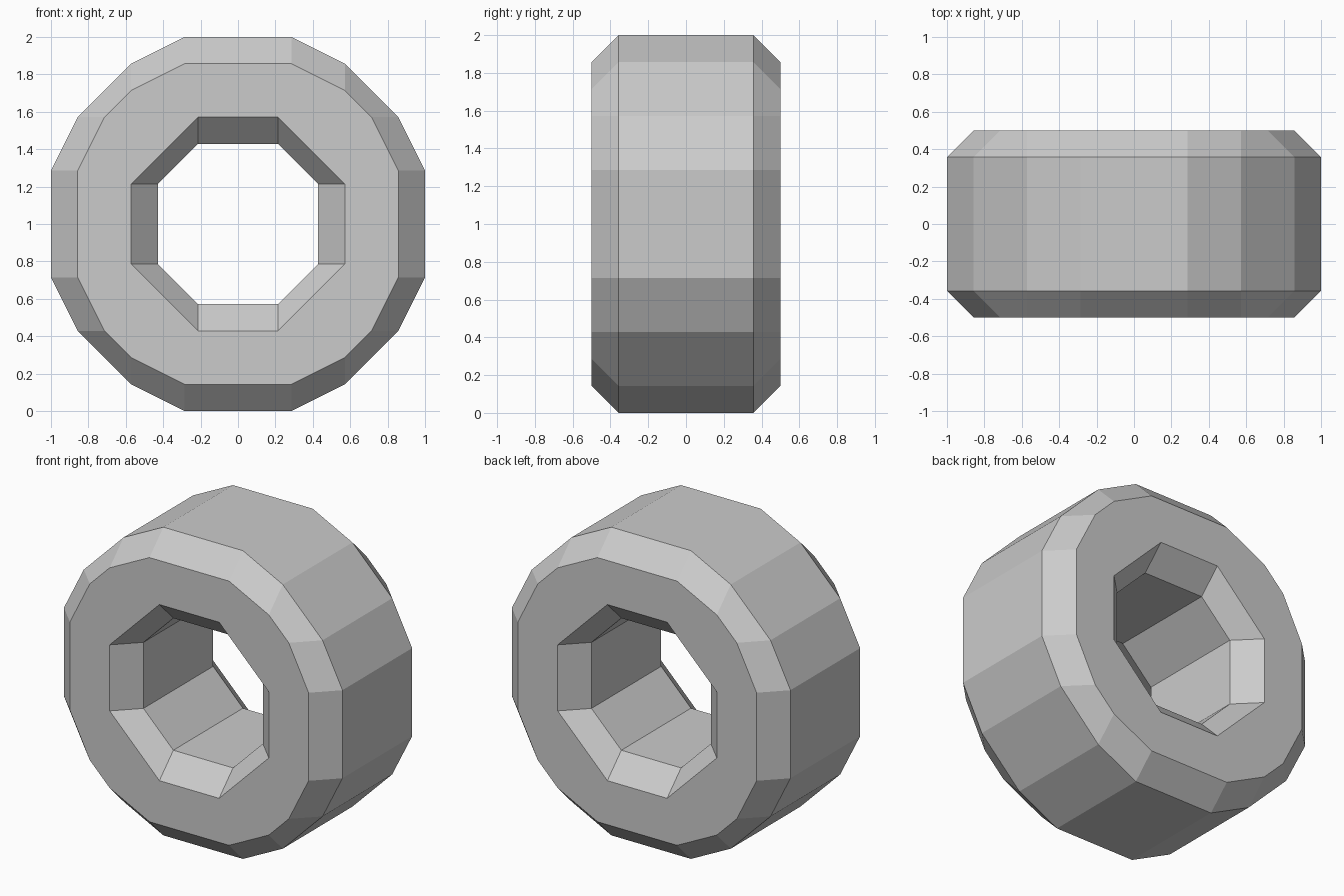
import bpy, bmesh

if "Cube" in bpy.data.objects:
    bpy.data.objects.remove(bpy.data.objects["Cube"])

U = 1 / 7  # the model sits on a grid of sevenths
bm = bmesh.new()


def ring(corners, y):
    """Repeat the first-quadrant corners by quarter turns around the axle."""
    pts = []
    quad = corners
    for _ in range(4):
        pts += quad
        quad = [(-z, x) for x, z in quad]
    return [bm.verts.new((x * U, y * U, z * U + 1)) for x, z in pts]


def bridge(a, b):
    n = len(a)
    for i in range(n):
        j = (i + 1) % n
        bm.faces.new((a[i], a[j], b[j], b[i]))


TREAD = [(7, 2), (6, 4), (4, 6), (2, 7)]
SIDE = [(6, 2), (5, 4), (4, 5), (2, 6)]
HOLE_RIM = [(4, 1.5), (1.5, 4)]
HOLE = [(3, 1.5), (1.5, 3)]

treads, holes = [], []
for s in (-1, 1):
    tread, side = ring(TREAD, 2.5 * s), ring(SIDE, 3.5 * s)
    rim, hole = ring(HOLE_RIM, 3.5 * s), ring(HOLE, 2.5 * s)
    # outer and inner chamfers
    bridge(tread, side)
    bridge(rim, hole)
    # flat side wall between the 16-sided edge and the octagonal hole
    for k in range(4):
        o, i = 4 * k, 2 * k
        bm.faces.new(side[o:o + 4] + [rim[i + 1], rim[i]])
        bm.faces.new((side[o + 3], side[(o + 4) % 16], rim[(i + 2) % 8], rim[i + 1]))
    treads.append(tread)
    holes.append(hole)

# tread and hole walls
bridge(*treads)
bridge(*holes)

bmesh.ops.recalc_face_normals(bm, faces=bm.faces[:])
mesh = bpy.data.meshes.new("wheel")
bm.to_mesh(mesh)
bm.free()
bpy.context.collection.objects.link(bpy.data.objects.new("wheel", mesh))
